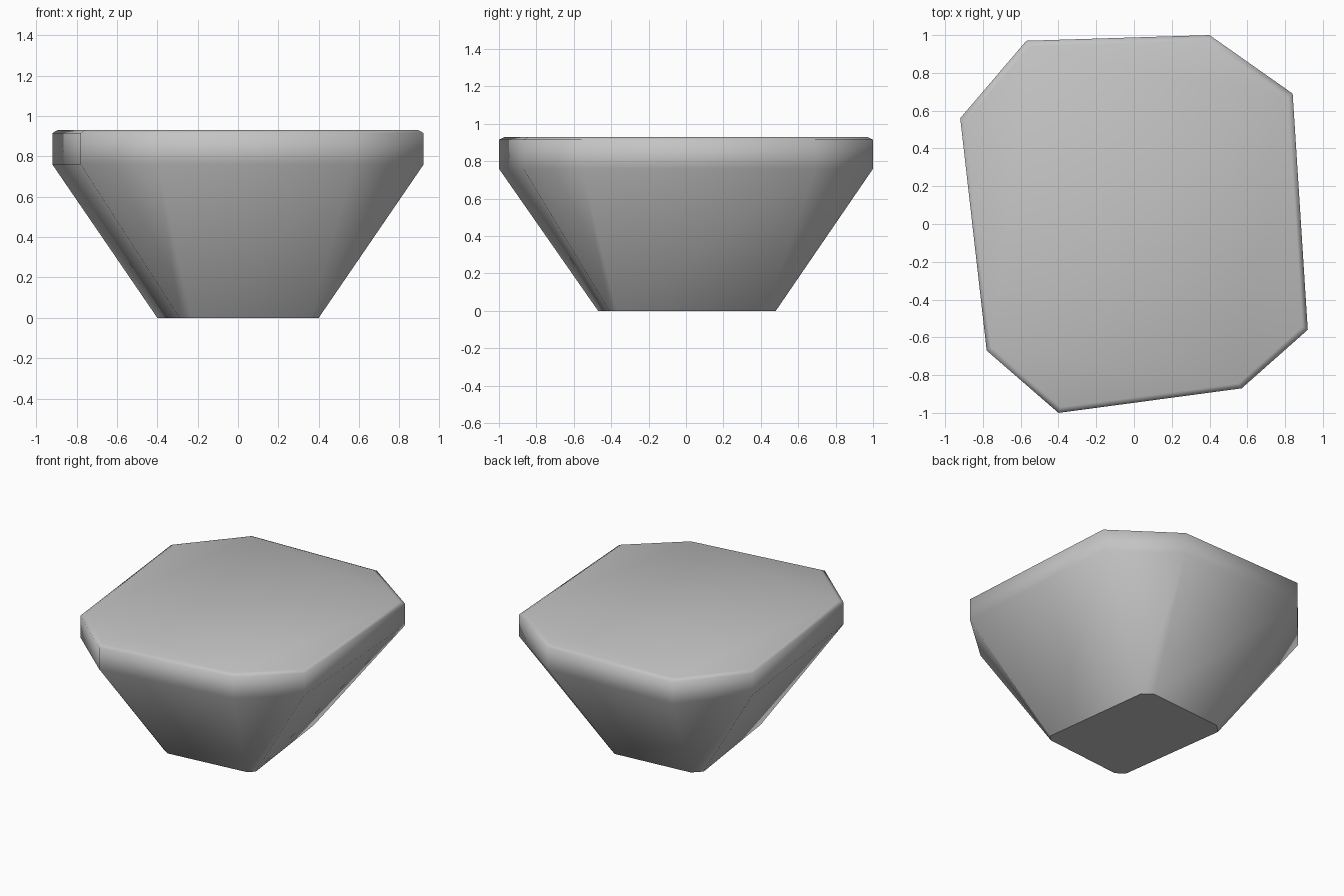
import bpy, bmesh

cube = bpy.data.objects.get("Cube")
if cube:
    bpy.data.objects.remove(cube, do_unlink=True)

# Matching outlines of the wide rim and the narrow base, counter-clockwise
RIM = [(0.40, 1.0), (-0.57, 0.97), (-0.92, 0.56), (-0.78, -0.67),
       (-0.40, -1.0), (0.57, -0.87), (0.92, -0.56), (0.84, 0.69)]
BASE = [(0.23, 0.48), (-0.34, 0.43), (-0.40, 0.37), (-0.29, -0.43),
        (-0.23, -0.47), (0.36, -0.41), (0.40, -0.37), (0.30, 0.43)]
LONG_SIDES = (2, 6)

bm = bmesh.new()


def ring(outline, z, scale=1.0):
    return [bm.verts.new((x * scale, y * scale, z)) for x, y in outline]


# Stone body: tapered base, upright girdle, small bevel and flat top
rings = [ring(BASE, 0), ring(RIM, 0.76), ring(RIM, 0.915), ring(RIM, 0.93, 0.97)]
count = len(RIM)
for low, high in zip(rings, rings[1:]):
    for i in range(count):
        j = (i + 1) % count
        bm.faces.new((low[i], low[j], high[j], high[i]))
bm.faces.new(rings[-1])
bm.faces.new(rings[0][::-1])
bmesh.ops.recalc_face_normals(bm, faces=bm.faces)

# Soft shading, with a crisp base outline and crisp lower girdle on the long sides
for face in bm.faces:
    face.smooth = True
for i in range(count):
    j = (i + 1) % count
    bm.edges.get((rings[0][i], rings[0][j])).smooth = False
    if i in LONG_SIDES:
        bm.edges.get((rings[1][i], rings[1][j])).smooth = False

mesh = bpy.data.meshes.new("stone")
bm.to_mesh(mesh)
bm.free()
stone = bpy.data.objects.new("stone", mesh)
bpy.context.collection.objects.link(stone)

# Plain grey material
grey = bpy.data.materials.new("stone grey")
grey.use_nodes = True
colour = (0.55, 0.55, 0.55, 1.0)
grey.diffuse_color = colour
for node in grey.node_tree.nodes:
    if node.type == 'BSDF_PRINCIPLED':
        node.inputs["Base Color"].default_value = colour
mesh.materials.append(grey)
